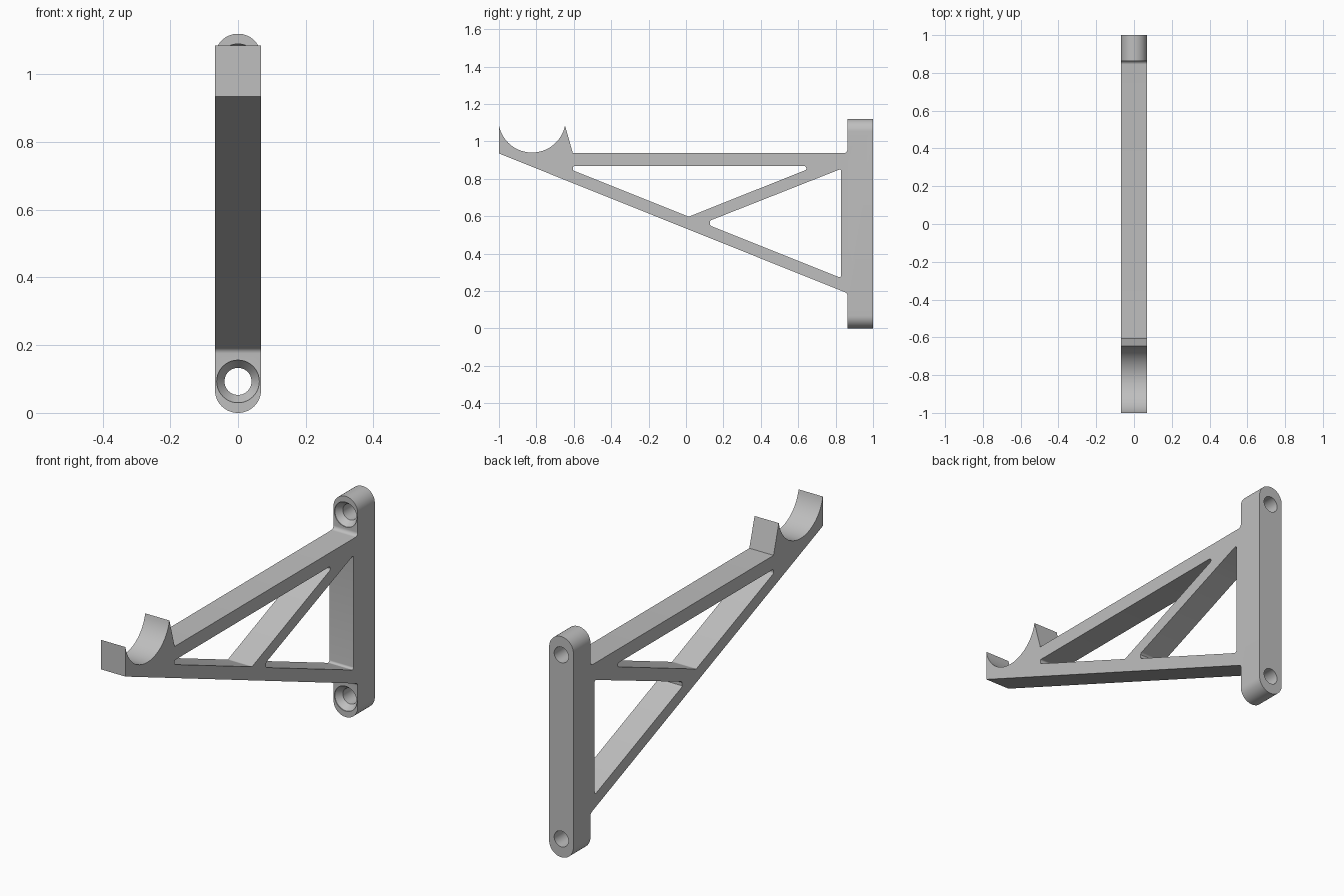
import bpy, bmesh, math
from mathutils import Vector, Matrix

if "Cube" in bpy.data.objects:
    bpy.data.objects.remove(bpy.data.objects["Cube"])

HALF = 0.068          # half the bracket width
FRONT, BACK = 0.863, 1.0   # wall plate depth
TOP = 1.12

grey = bpy.data.materials.new("plain grey")
grey.use_nodes = True
grey.diffuse_color = (0.52, 0.52, 0.52, 1)
grey.node_tree.nodes["Principled BSDF"].inputs["Base Color"].default_value = (0.52, 0.52, 0.52, 1)


def rounded(corners, steps=5):
    """Replace each (y, z, radius) corner by a tangent arc."""
    out = []
    for i, (y, z, r) in enumerate(corners):
        p = Vector((y, z))
        if not r:
            out.append(p)
            continue
        a = (Vector(corners[i - 1][:2]) - p).normalized()
        b = (Vector(corners[(i + 1) % len(corners)][:2]) - p).normalized()
        half = a.angle(b) / 2
        centre = p + (a + b).normalized() * (r / math.sin(half))
        start = p + a * (r / math.tan(half)) - centre
        end = p + b * (r / math.tan(half)) - centre
        for k in range(steps + 1):
            mix = start.lerp(end, k / steps)
            out.append(centre + mix.normalized() * r)
    return out


def finish(name, bm):
    bmesh.ops.recalc_face_normals(bm, faces=bm.faces)
    mesh = bpy.data.meshes.new(name)
    bm.to_mesh(mesh)
    bm.free()
    mesh.materials.append(grey)
    obj = bpy.data.objects.new(name, mesh)
    bpy.context.collection.objects.link(obj)
    return obj


def slab(points, half):
    """Extrude a side profile across the width."""
    bm = bmesh.new()
    face = bm.faces.new([bm.verts.new((-half, p[0], p[1])) for p in points])
    grown = bmesh.ops.extrude_face_region(bm, geom=[face])["geom"]
    bmesh.ops.translate(bm, vec=(2 * half, 0, 0),
                        verts=[v for v in grown if isinstance(v, bmesh.types.BMVert)])
    return bm


# Side outline: wall plate, arm, pipe cradle and sloping brace
cradle = []
cy, cz, cr = -0.8235, 1.12, 0.18
for k in range(33):
    t = math.radians(-11.3 - k * (157.4 / 32))
    cradle.append((cy + cr * math.cos(t), cz + cr * math.sin(t), 0))
outline = [(BACK, 0, 0), (BACK, TOP, 0), (FRONT, TOP, 0), (FRONT, 0.937, 0.018),
           (-0.605, 0.937, 0)] + cradle
outline += [(-1.0, 0.935, 0), (FRONT, 0.188, 0.018), (FRONT, 0, 0)]
bm = slab(rounded(outline), HALF)

# Round both ends of the wall plate
ends = [e for e in bm.edges
        if all(v.co.y > FRONT - 0.001 and (v.co.z < 0.001 or v.co.z > TOP - 0.001) for v in e.verts)
        and abs(e.verts[0].co.y - e.verts[1].co.y) > 0.1]
bmesh.ops.bevel(bm, geom=ends, offset=HALF - 0.0005, segments=14, profile=0.5,
                affect='EDGES', clamp_overlap=False)
bracket = finish("wall_bracket", bm)

# Truss windows
upper = [(-0.605, 0.867, 0.008), (0.643, 0.867, 0.01), (0.643, 0.848, 0.008),
         (0.015, 0.597, 0.012), (-0.605, 0.845, 0.008)]
lower = [(0.83, 0.853, 0.008), (0.83, 0.269, 0.01), (0.095, 0.563, 0.018)]
cutters = [finish("upper_window_cutter", slab(rounded(upper), 0.2)),
           finish("lower_window_cutter", slab(rounded(lower), 0.2))]

# Countersunk screw holes
for label, height in (("lower", 0.093), ("upper", TOP - 0.093)):
    bm = bmesh.new()
    rings = []
    for y, r in ((FRONT - 0.01, 0.063), (FRONT + 0.004, 0.063), (FRONT + 0.035, 0.04), (BACK + 0.05, 0.04)):
        rings.append([bm.verts.new((r * math.cos(a), y, height + r * math.sin(a)))
                      for a in (2 * math.pi * k / 40 for k in range(40))])
    for ra, rb in zip(rings, rings[1:]):
        for k in range(40):
            j = (k + 1) % 40
            bm.faces.new((ra[k], ra[j], rb[j], rb[k]))
    bm.faces.new(rings[0])
    bm.faces.new(rings[-1])
    cutters.append(finish(label + "_screw_cutter", bm))

# Apply the cuts and drop the cutters
bpy.ops.object.select_all(action='DESELECT')
bpy.context.view_layer.objects.active = bracket
bracket.select_set(True)
for cutter in cutters:
    cutter.hide_render = True
    mod = bracket.modifiers.new(cutter.name, 'BOOLEAN')
    mod.operation = 'DIFFERENCE'
    mod.solver = 'EXACT'
    mod.object = cutter
    bpy.ops.object.modifier_apply(modifier=mod.name)
    bpy.data.objects.remove(cutter)
bpy.ops.object.shade_smooth_by_angle(angle=math.radians(30))
